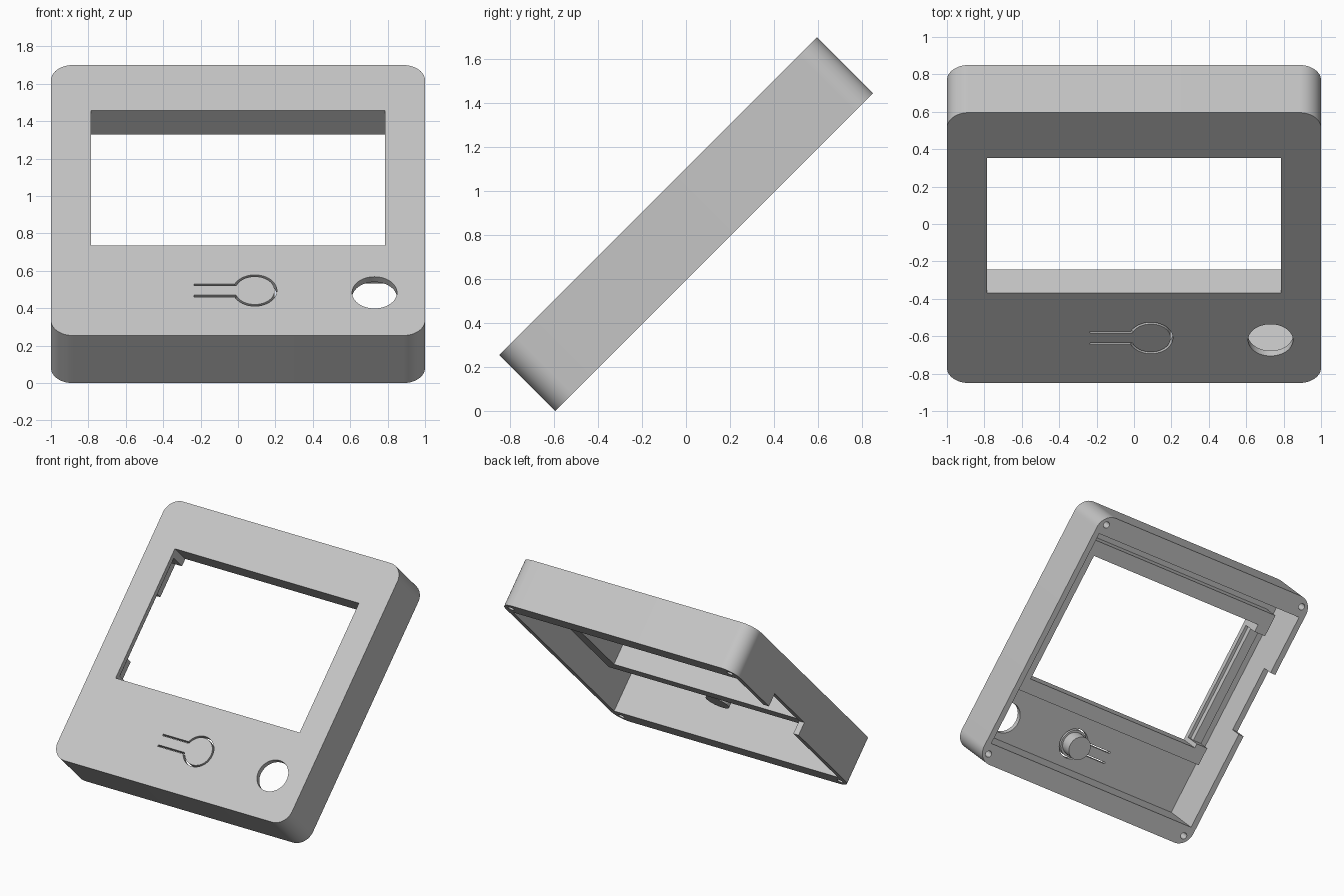
import bpy, bmesh, math

if "Cube" in bpy.data.objects:
    bpy.data.objects.remove(bpy.data.objects["Cube"])

TILT = math.pi / 4
HALF_W, HALF_L, HALF_T = 1.0, 1.022, 0.18   # tilted case half sizes
PANEL = 0.14                                # inner side of the front panel

plastic = bpy.data.materials.new("grey plastic")
plastic.diffuse_color = (0.56, 0.56, 0.56, 1)
plastic.use_nodes = True
plastic.node_tree.nodes["Principled BSDF"].inputs["Base Color"].default_value = plastic.diffuse_color


def prism(name, outline, low, high):
    """Extrude an outline lying in the case plane between two depths."""
    bm = bmesh.new()
    face = bm.faces.new([bm.verts.new((x, y, low)) for x, y in outline])
    ext = bmesh.ops.extrude_face_region(bm, geom=[face])
    verts = [g for g in ext["geom"] if isinstance(g, bmesh.types.BMVert)]
    bmesh.ops.translate(bm, verts=verts, vec=(0, 0, high - low))
    bmesh.ops.recalc_face_normals(bm, faces=bm.faces)
    mesh = bpy.data.meshes.new(name)
    bm.to_mesh(mesh)
    bm.free()
    mesh.materials.append(plastic)
    obj = bpy.data.objects.new(name, mesh)
    bpy.context.collection.objects.link(obj)
    obj.rotation_euler.x = TILT
    obj.location.z = 0.85
    return obj


def rect(x0, x1, y0, y1):
    return [(x0, y0), (x1, y0), (x1, y1), (x0, y1)]


def arc(cx, cy, r, start, end, n):
    return [(cx + r * math.cos(start + (end - start) * i / n),
             cy + r * math.sin(start + (end - start) * i / n)) for i in range(n + 1)]


def circle(cx, cy, r, n=40):
    return arc(cx, cy, r, 0, 2 * math.pi, n)[:-1]


def rounded_rect(hx, hy, r):
    pts = []
    for i, (sx, sy) in enumerate([(1, 1), (-1, 1), (-1, -1), (1, -1)]):
        a = i * math.pi / 2
        pts += arc(sx * (hx - r), sy * (hy - r), r, a, a + math.pi / 2, 12)
    return pts


def activate(obj):
    bpy.ops.object.select_all(action='DESELECT')
    obj.select_set(True)
    bpy.context.view_layer.objects.active = obj


def cut(obj, outline, low, high):
    cutter = prism("cutter", outline, low, high)
    cutter.hide_render = True
    bpy.context.view_layer.update()
    mod = obj.modifiers.new("cut", 'BOOLEAN')
    mod.operation = 'DIFFERENCE'
    mod.solver = 'EXACT'
    mod.object = cutter
    activate(obj)
    bpy.ops.object.modifier_apply(modifier=mod.name)
    bpy.data.objects.remove(cutter)


# Case shell, hollow from the back
case = prism("case_shell", rounded_rect(HALF_W, HALF_L, 0.115), -HALF_T, HALF_T)
cut(case, rect(-0.955, 0.955, -0.87, 0.87), -0.3, PANEL)

# Screen window and round hole
cut(case, rect(-0.785, 0.785, -0.343, 0.678), 0.05, 0.3)
cut(case, circle(0.73, -0.698, 0.12, 48), 0.05, 0.3)

# Screw holes in the corners of the rim
for sx in (-1, 1):
    for sy in (-1, 1):
        cut(case, circle(sx * 0.933, sy * 0.95, 0.025, 20), -0.3, 0.08)

# Cable notch in the left side wall
cut(case, rect(-1.1, -0.9, -0.10, 0.41), -0.3, -0.08)

# Flexible push button: thin slot around a disc and its spring arm
BX, BY = 0.09, -0.682


def slot_side(h):
    r, off = 0.112 + h, 0.042 + h
    a = math.pi - math.asin(off / r)
    return ([(-0.235, BY + off)] + arc(BX, BY, r, a, -a, 40) + [(-0.235, BY - off)])


cut(case, slot_side(0.006) + slot_side(-0.006)[::-1], 0.05, 0.3)
activate(case)
bpy.ops.object.shade_smooth_by_angle(angle=math.radians(30))

# Peg behind the push button
peg = prism("button_peg", circle(BX, BY, 0.09), 0.04, PANEL)
activate(peg)
bpy.ops.object.shade_smooth_by_angle(angle=math.radians(30))

# Raised lip behind the window, open at the left side
prism("window_lip", [(-0.885, 0.79), (0.88, 0.79), (0.88, -0.45), (-0.885, -0.45),
                     (-0.885, -0.31), (-0.785, -0.31), (-0.785, -0.343), (0.785, -0.343),
                     (0.785, 0.678), (-0.785, 0.678), (-0.785, 0.62), (-0.885, 0.62)],
      0.0, PANEL)

# Low rail closing the lip on the left
prism("side_rail", rect(-0.885, -0.81, -0.31, 0.62), 0.10, PANEL)
